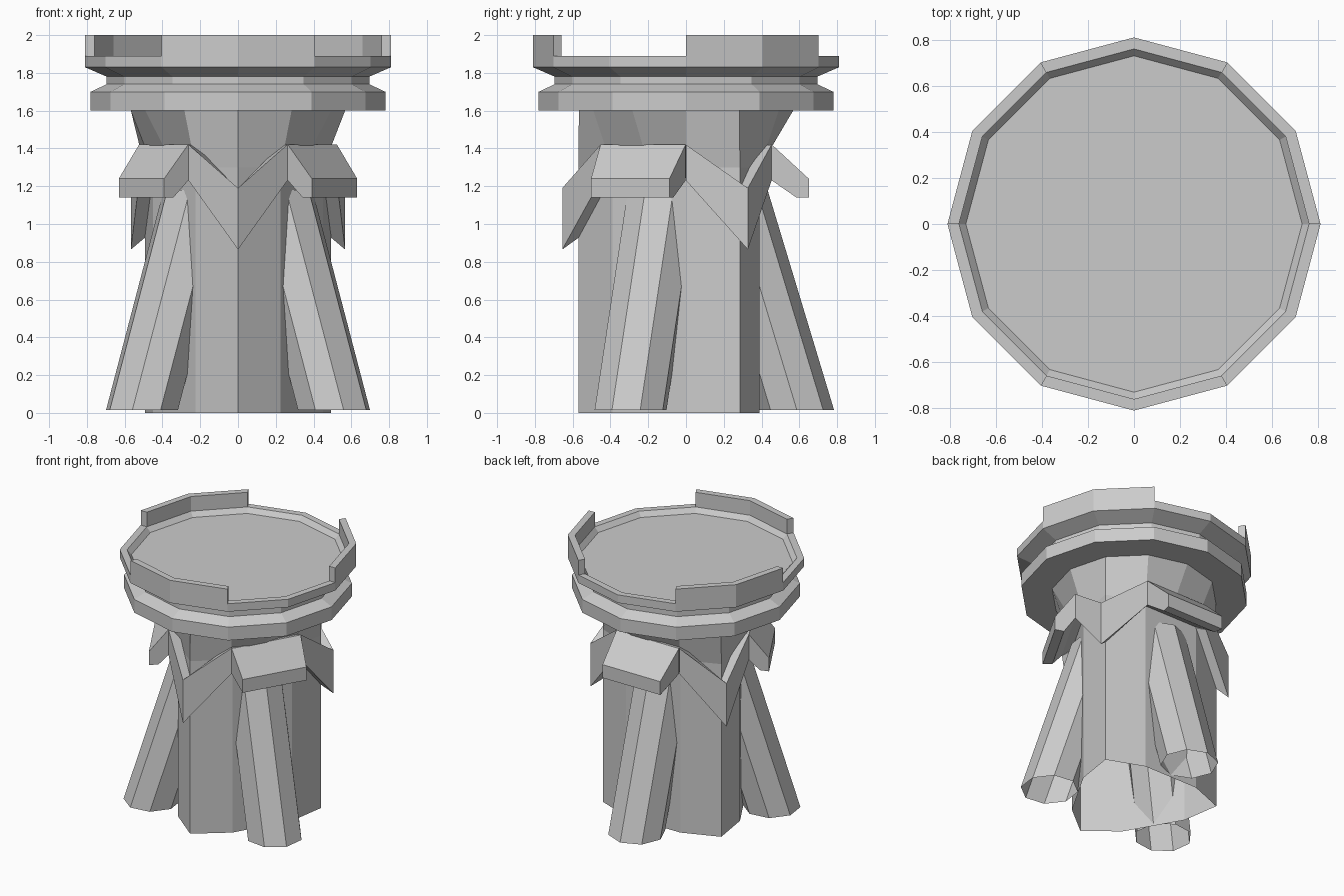
import bpy
from math import sin, cos, radians

if "Cube" in bpy.data.objects:
    bpy.data.objects.remove(bpy.data.objects["Cube"])


def pol(r, deg, z):
    return (r * cos(radians(deg)), r * sin(radians(deg)), z)


def local(u, v, deg, z):
    """Point from radial distance u and sideways offset v around a heading."""
    c, s = cos(radians(deg)), sin(radians(deg))
    return (u * c - v * s, u * s + v * c, z)


def make(name, verts, faces):
    me = bpy.data.meshes.new(name)
    me.from_pydata(verts, [], faces)
    me.validate()
    ob = bpy.data.objects.new(name, me)
    bpy.context.collection.objects.link(ob)
    return ob


def loft(name, rings, closed=True, caps=(False, False)):
    """Skin equal-length rings of points; closed joins each ring's ends."""
    n = len(rings[0])
    verts = [p for ring in rings for p in ring]
    faces = []
    for i in range(len(rings) - 1):
        for j in range(n if closed else n - 1):
            k = (j + 1) % n
            faces.append((i * n + j, i * n + k, (i + 1) * n + k, (i + 1) * n + j))
    if caps[0]:
        faces.append(tuple(reversed(range(n))))
    if caps[1]:
        faces.append(tuple(range(len(verts) - n, len(verts))))
    return make(name, verts, faces)


# Twelve-sided platform with a waist and a shallow recessed floor
profile = [(0.78, 1.60), (0.78, 1.70), (0.695, 1.74), (0.695, 1.78), (0.81, 1.83),
           (0.81, 1.89), (0.76, 1.89), (0.73, 1.855)]
loft("platform", [[pol(r, a, z) for a in range(0, 360, 30)] for r, z in profile],
     caps=(True, True))

# Three raised parapet walls, each two sides long
for start in (0, 120, 240):
    rings = [[pol(0.76, a, 1.88), pol(0.81, a, 1.88), pol(0.81, a, 2.0), pol(0.76, a, 2.0)]
             for a in (start, start + 30, start + 60)]
    loft("parapet", rings, caps=(True, True))


# Hollow three-lobed column flaring into a regular ring under the platform
def column_radius(a):
    if a % 60 == 0:
        return 0.45
    return 0.57 if a % 120 == 30 else 0.39


angles = range(0, 360, 30)
loft("column", [[pol(column_radius(a), a, 0.0) for a in angles],
                [pol(column_radius(a), a, 1.30) for a in angles],
                [pol(0.567, a, 1.60) for a in angles]])

# Pointed collar bands over the column lobes
for mid in (30, 150, 270):
    rings = []
    for da, ro, ri, top, bottom, inner_bottom in (
            (-30, 0.523, 0.445, 1.42, 1.23, 1.26),
            (0, 0.655, 0.565, 1.19, 0.865, 0.93),
            (30, 0.523, 0.445, 1.42, 1.23, 1.26)):
        rings.append([pol(ri, mid + da, inner_bottom), pol(ro, mid + da, bottom),
                      pol(ro, mid + da, top), pol(ri, mid + da, top - 0.005)])
    loft("collar_point", rings, caps=(True, True))

for mid, reach in ((90, 0.65), (210, 0.59), (330, 0.59)):
    # Sloping hood over each strut
    side = [(0.38, 0.22, 1.41), (0.455, 0.26, 1.42), (reach, 0.24, 1.24),
            (reach, 0.24, 1.14), (reach - 0.065, 0.225, 1.14), (0.455, 0.26, 1.23),
            (0.38, 0.22, 1.27)]
    loft("hood", [[local(u, s * v, mid, z) for u, v, z in side] for s in (-1, 1)],
         caps=(True, True))

    # Leaning eight-sided open strut
    loft("strut", [[local(c + 0.197 * cos(radians(a)), 0.197 * sin(radians(a)), mid, z)
                    for a in range(0, 360, 45)]
                   for c, z in ((0.587, 0.015), (0.235, 1.18))], caps=(False, True))
